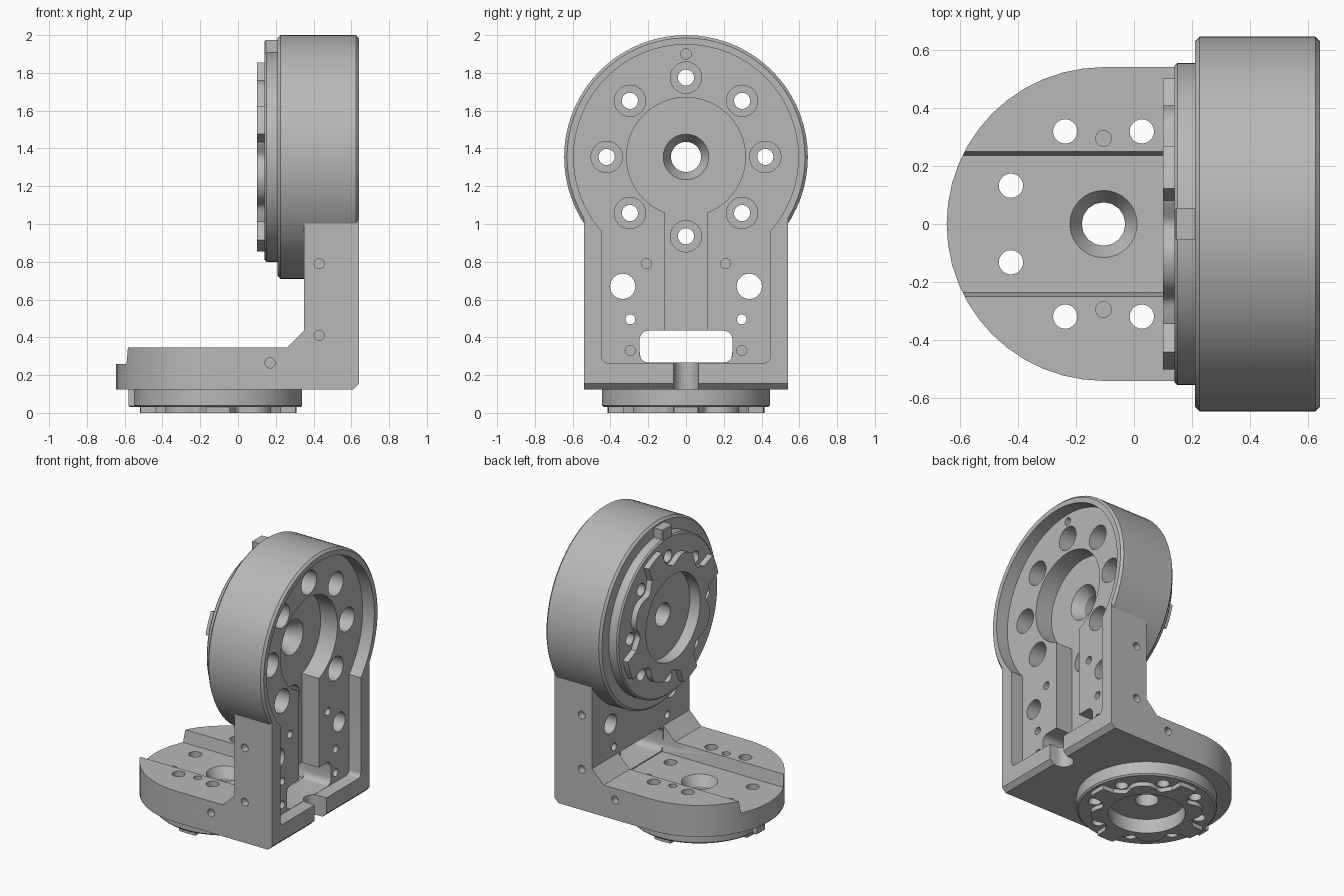
import bpy, bmesh
from math import sin, cos, pi, radians, exp

if "Cube" in bpy.data.objects:
    bpy.data.objects.remove(bpy.data.objects["Cube"], do_unlink=True)

grey = bpy.data.materials.new("machined_grey")
grey.use_nodes = True
grey.diffuse_color = (0.48, 0.48, 0.48, 1)
grey.node_tree.nodes["Principled BSDF"].inputs["Base Color"].default_value = (0.48, 0.48, 0.48, 1)

DRUM_Z = 1.355    # height of the upright's axis
BASE_X = -0.105   # position of the base's axis


def place(axis, a, b, h):
    return {"x": (h, a, b), "y": (a, h, b), "z": (a, b, h)}[axis]


def loft(name, axis, low, high, lo, hi, chamfer=0):
    """Solid between two matching outlines, with optional chamfered caps."""
    bm = bmesh.new()
    v0 = [bm.verts.new(place(axis, a, b, lo)) for a, b in low]
    v1 = [bm.verts.new(place(axis, a, b, hi)) for a, b in high]
    caps = [bm.faces.new(v0), bm.faces.new(v1)]
    for i in range(len(v0)):
        j = (i + 1) % len(v0)
        bm.faces.new((v0[i], v0[j], v1[j], v1[i]))
    bmesh.ops.recalc_face_normals(bm, faces=bm.faces)
    if chamfer:
        edges = {e for f in caps for e in f.edges}
        bmesh.ops.bevel(bm, geom=list(edges), offset=chamfer, segments=1,
                        affect="EDGES", clamp_overlap=True)
    mesh = bpy.data.meshes.new(name)
    bm.to_mesh(mesh)
    bm.free()
    ob = bpy.data.objects.new(name, mesh)
    bpy.context.collection.objects.link(ob)
    return ob


def prism(name, axis, outline, lo, hi, chamfer=0):
    return loft(name, axis, outline, outline, lo, hi, chamfer)


def circle(a, b, r, n):
    return [(a + r * cos(2 * pi * i / n), b + r * sin(2 * pi * i / n)) for i in range(n)]


def disc(name, axis, a, b, r, lo, hi, chamfer=0, n=64):
    return prism(name, axis, circle(a, b, r, n), lo, hi, chamfer)


def rect(a0, a1, b0, b1):
    return [(a0, b0), (a1, b0), (a1, b1), (a0, b1)]


def round_rect(a0, a1, b0, b1, r):
    pts = []
    for k, (a, b) in enumerate([(a1 - r, b1 - r), (a0 + r, b1 - r), (a0 + r, b0 + r), (a1 - r, b0 + r)]):
        for i in range(6):
            t = pi / 2 * (k + i / 5)
            pts.append((a + r * cos(t), b + r * sin(t)))
    return pts


def hole(axis, a, b, r, lo, hi, n=20):
    return disc("cutter", axis, a, b, r, lo, hi, 0, n)


def cone(axis, a, b, r0, r1, lo, hi):
    return loft("cutter", axis, circle(a, b, r0, 32), circle(a, b, r1, 32), lo, hi)


def box_cut(axis, a0, a1, b0, b1, lo, hi):
    return prism("cutter", axis, rect(a0, a1, b0, b1), lo, hi)


def coupling_outline(a, b, outer, pitch, start, direction):
    """Ring outline with four kidney notches, each dipping round two holes."""
    pts = []
    for i in range(144):
        t = i * 2.5
        u = t % 90
        r = outer
        if 7.5 <= u < 82.5 - 7.5 + 7.5 and 7.5 <= u <= 75:
            dip = exp(-((u - 18.75) / 10) ** 2) + exp(-((u - 63.75) / 10) ** 2)
            r = pitch + 0.01 - 0.065 * dip
        ang = radians(start + direction * t)
        pts.append((a + r * cos(ang), b + r * sin(ang)))
    return pts


def combine(ob, adds, cuts):
    """Merge the added solids, then take away the cutters."""
    for operation, group in (("UNION", adds), ("DIFFERENCE", cuts)):
        for other in group:
            m = ob.modifiers.new("bool", "BOOLEAN")
            m.operation, m.object, m.solver = operation, other, "EXACT"
    bpy.context.view_layer.update()
    deps = bpy.context.evaluated_depsgraph_get()
    mesh = bpy.data.meshes.new_from_object(ob.evaluated_get(deps))
    ob.modifiers.clear()
    ob.data = mesh
    for other in adds:
        bpy.data.objects.remove(other, do_unlink=True)
    mesh.materials.clear()
    mesh.materials.append(grey)
    bpy.ops.object.select_all(action="DESELECT")
    ob.select_set(True)
    bpy.context.view_layer.objects.active = ob
    bpy.ops.object.shade_smooth_by_angle(angle=radians(28))


# Bracket solids: L-shaped body, round base end and round drum
profile = [(BASE_X, 0.125), (0.61, 0.125), (0.64, 0.155), (0.64, 1.3), (0.35, 1.3),
           (0.35, 0.435), (0.26, 0.345), (BASE_X, 0.345)]
bracket = prism("bracket", "y", profile, -0.54, 0.54)
drum = disc("drum", "x", 0, DRUM_Z, 0.645, 0.21, 0.64, 0.015, 72)
base_end = disc("base_end", "z", BASE_X, 0, 0.54, 0.125, 0.345, 0, 48)

# Holes along the drum axis, shared by bracket and upper coupling
upper_holes = [hole("x", 0, DRUM_Z, 0.08, 0, 0.8, 24)]
for k in range(8):
    t = k * pi / 4
    upper_holes.append(hole("x", 0.42 * cos(t), DRUM_Z + 0.42 * sin(t), 0.043, 0, 0.8))

# Holes along the base axis, shared by bracket and lower coupling
lower_holes = [hole("z", BASE_X, 0, 0.075, -0.1, 0.5, 16)]
for k in range(8):
    t = (k + 0.5) * pi / 4
    lower_holes.append(hole("z", BASE_X + 0.345 * cos(t), 0.345 * sin(t), 0.042, -0.1, 0.3))
    if abs(sin(t)) > 0.5:
        lower_holes.append(hole("z", BASE_X + 0.345 * cos(t), 0.345 * sin(t), 0.042, 0.25, 0.4))

# Outer face pocket, then the deeper keyhole
cuts = [
    disc("cutter", "x", 0, DRUM_Z, 0.595, 0.55, 0.8),
    prism("cutter", "x", round_rect(-0.445, 0.445, 0.265, 1.3, 0.03), 0.55, 0.8),
    disc("cutter", "x", 0, DRUM_Z, 0.315, 0.42, 0.8),
    box_cut("x", -0.11, 0.11, 0.4, 1.2, 0.42, 0.8),
    cone("x", 0, DRUM_Z, 0.078, 0.121, 0.34, 0.4205),
    # cable window, base channel and bottom notch
    prism("cutter", "x", round_rect(-0.245, 0.245, 0.267, 0.435, 0.045), 0.2, 0.8),
    prism("cutter", "x", [(-0.235, 0.26), (0.235, 0.26), (0.25, 0.35), (0.25, 0.435),
                          (-0.25, 0.435), (-0.25, 0.35)], -0.9, 0.35),
    box_cut("z", 0.585, 0.8, -0.065, 0.065, 0.05, 0.3),
    disc("cutter", "z", 0.585, 0, 0.065, 0.05, 0.3, 0, 32),
    cone("z", BASE_X, 0, 0.073, 0.116, 0.19, 0.2605),
    hole("x", 0, 1.9, 0.027, 0.5, 0.7),
]
# Counterbores
for k in range(8):
    t = k * pi / 4
    cuts.append(hole("x", 0.42 * cos(t), DRUM_Z + 0.42 * sin(t), 0.083, 0.32, 0.7, 28))
# Paired small holes
for s in (-1, 1):
    cuts += [
        hole("x", s * 0.335, 0.67, 0.067, 0.2, 0.7, 24),
        hole("x", s * 0.295, 0.495, 0.026, 0.2, 0.7),
        hole("x", s * 0.21, 0.79, 0.027, 0.49, 0.7),
        hole("x", s * 0.295, 0.33, 0.027, 0.49, 0.7),
        hole("z", BASE_X, s * 0.295, 0.027, 0.28, 0.5),
    ]
    for x, z in ((0.43, 0.79), (0.43, 0.41), (0.17, 0.265)):
        cuts.append(hole("y", x, z, 0.027, *sorted((s * 0.49, s * 0.7))))
combine(bracket, [drum, base_end], cuts + upper_holes + lower_holes)

# Upper coupling on the drum's inner side
upper = disc("upper_coupling", "x", 0, DRUM_Z, 0.555, 0.14, 0.22, 0.01, 72)
upper_face = prism("face", "x", coupling_outline(0, DRUM_Z, 0.515, 0.42, 71.25, 1), 0.1, 0.16)
upper_key = prism("key", "x", rect(-0.055, 0.055, DRUM_Z + 0.5, 1.975), 0.141, 0.219, 0.006)
upper_recess = disc("cutter", "x", 0, DRUM_Z, 0.3, 0.05, 0.18)
combine(upper, [upper_face, upper_key], [upper_recess] + upper_holes)

# Lower coupling under the base
lower = disc("lower_coupling", "z", BASE_X, 0, 0.445, 0.03, 0.135, 0.01, 72)
lower_face = prism("face", "z", coupling_outline(BASE_X, 0, 0.415, 0.345, 3.75, 1), 0, 0.05)
lower_key = prism("key", "z", rect(-0.58, -0.5, -0.045, 0.045), 0.031, 0.134, 0.006)
lower_recess = disc("cutter", "z", BASE_X, 0, 0.245, -0.05, 0.1)
combine(lower, [lower_face, lower_key], [lower_recess] + lower_holes)

# Remove spent cutters
for ob in cuts + upper_holes + lower_holes + [upper_recess, lower_recess]:
    bpy.data.objects.remove(ob, do_unlink=True)
